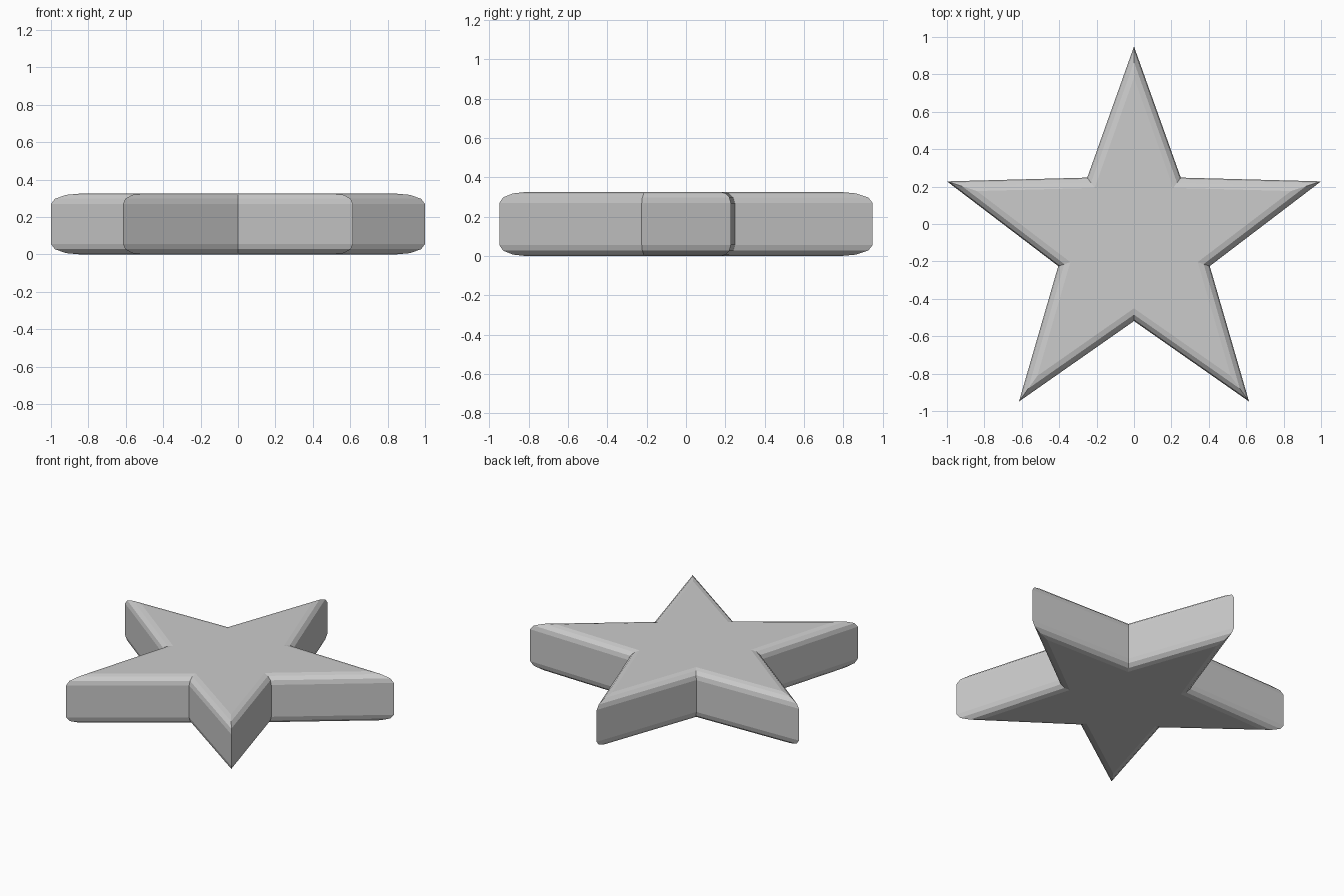
import bpy, bmesh, math
from mathutils import Vector

if "Cube" in bpy.data.objects:
    bpy.data.objects.remove(bpy.data.objects["Cube"])

HEIGHT, BEVEL, SEGMENTS = 0.326, 0.056, 3

# Right half of the star outline, tip to bottom notch, then mirrored (clockwise)
half = [(0, 0.949), (0.25, 0.248), (1.0, 0.228), (0.405, -0.225), (0.615, -0.949), (0, -0.519)]
outline = [Vector(p) for p in half] + [Vector((-x, y)) for x, y in half[-2:0:-1]]
outline.reverse()  # counter-clockwise


def inset(points, dist):
    """Mitred inward offset of a counter-clockwise outline."""
    result = []
    for i, p in enumerate(points):
        a = (p - points[i - 1]).normalized()
        b = (points[(i + 1) % len(points)] - p).normalized()
        na, nb = Vector((-a.y, a.x)), Vector((-b.y, b.x))
        result.append(p + (na + nb) * dist / (1 + na.dot(nb)))
    return result


# Rounded edge profile as (inset, z), bottom to top
arc = [math.pi / 2 * i / SEGMENTS for i in range(SEGMENTS + 1)]
lower = [(BEVEL * (1 - math.sin(t)), BEVEL * (1 - math.cos(t))) for t in arc]
profile = lower + [(d, HEIGHT - z) for d, z in reversed(lower)]

# Star body: stacked outlines joined by side faces and capped
bm = bmesh.new()
rings = [[bm.verts.new((p.x, p.y, z)) for p in inset(outline, d)] for d, z in profile]
n = len(outline)
for r0, r1 in zip(rings, rings[1:]):
    for i in range(n):
        j = (i + 1) % n
        bm.faces.new((r0[i], r0[j], r1[j], r1[i]))
bm.faces.new(rings[-1])
bm.faces.new(rings[0][::-1])
mesh = bpy.data.meshes.new("star")
bm.to_mesh(mesh)
bm.free()
bpy.context.collection.objects.link(bpy.data.objects.new("star", mesh))
